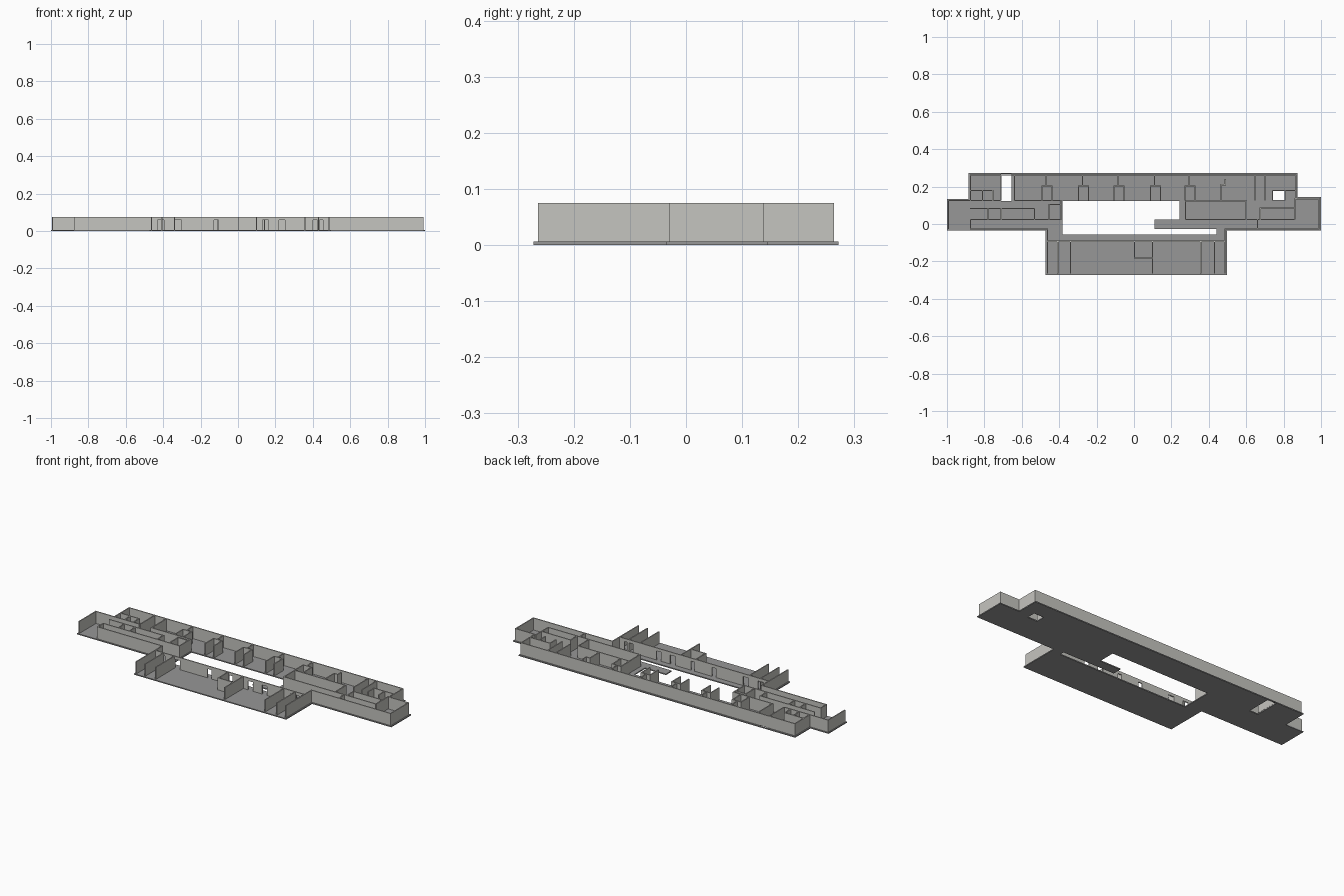
import bpy, bmesh

if "Cube" in bpy.data.objects:
    bpy.data.objects.remove(bpy.data.objects["Cube"])

def material(name, col):
    m = bpy.data.materials.new(name)
    m.diffuse_color = (*col, 1)
    m.use_nodes = True
    m.node_tree.nodes["Principled BSDF"].inputs["Base Color"].default_value = m.diffuse_color
    return m

FLOOR = material("floor grey", (0.31, 0.31, 0.31))
WALL = material("warm wall grey", (0.56, 0.555, 0.525))
Z0, Z1, T = 0.006, 0.075, 0.006

def finish(name, bm, mat):
    bmesh.ops.recalc_face_normals(bm, faces=bm.faces)
    me = bpy.data.meshes.new(name)
    bm.to_mesh(me)
    bm.free()
    me.materials.append(mat)
    ob = bpy.data.objects.new(name, me)
    bpy.context.collection.objects.link(ob)
    return ob

# floor slab: union of wings minus courtyard and shaft openings (x0, x1, y0, y1)
solid = [(-0.885, 0.875, -0.035, 0.272), (-1, -0.88, -0.035, 0.133),
         (0.87, 1, -0.035, 0.145), (-0.473, 0.497, -0.272, -0.03)]
holes = [(-0.382, 0.243, 0.025, 0.123), (-0.382, 0.11, -0.027, 0.025),
         (-0.382, 0.44, -0.055, -0.027),
         (-0.71, -0.655, 0.123, 0.267), (0.743, 0.805, 0.127, 0.178)]
xs = sorted({v for r in solid + holes for v in r[:2]})
ys = sorted({v for r in solid + holes for v in r[2:]})

def inside(rects, x, y):
    return any(a < x < b and c < y < d for a, b, c, d in rects)

bm = bmesh.new()
for x0, x1 in zip(xs, xs[1:]):
    for y0, y1 in zip(ys, ys[1:]):
        cx, cy = (x0 + x1) / 2, (y0 + y1) / 2
        if inside(solid, cx, cy) and not inside(holes, cx, cy):
            bm.faces.new([bm.verts.new((x, y, 0)) for x, y in
                          ((x0, y0), (x1, y0), (x1, y1), (x0, y1))])
bmesh.ops.remove_doubles(bm, verts=bm.verts, dist=1e-5)
ext = bmesh.ops.extrude_face_region(bm, geom=bm.faces[:], use_keep_orig=True)
bmesh.ops.translate(bm, vec=(0, 0, Z0),
                    verts=[g for g in ext["geom"] if isinstance(g, bmesh.types.BMVert)])
finish("floor_slab", bm, FLOOR)

# walls
def box(bm, x0, x1, y0, y1, z0=Z0, z1=Z1):
    vs = bmesh.ops.create_cube(bm, size=1)["verts"]
    for v in vs:
        v.co = (x1 if v.co.x > 0 else x0, y1 if v.co.y > 0 else y0, z1 if v.co.z > 0 else z0)

def wall_x(bm, y, x0, x1, doors=(), head=0.058):
    """Wall running along x, with door openings (start, end)."""
    h = T / 2
    x = x0 - h
    for a, b in doors:
        box(bm, x, a, y - h, y + h)
        box(bm, a, b, y - h, y + h, head)
        x = b
    box(bm, x, x1 + h, y - h, y + h)

def wall_y(bm, x, y0, y1):
    box(bm, x - T / 2, x + T / 2, y0, y1)

# outer walls
bm = bmesh.new()
wall_x(bm, 0.261, -0.875, 0.867)
wall_y(bm, -0.875, 0.125, 0.261)
wall_y(bm, 0.867, 0.137, 0.261)
wall_x(bm, 0.125, -0.992, -0.875)
wall_y(bm, -0.992, -0.027, 0.125)
wall_x(bm, 0.135, 0.867, 0.99)
wall_y(bm, 0.99, -0.027, 0.135)
wall_x(bm, -0.027, 0.487, 0.99)
wall_x(bm, -0.027, -0.875, -0.463)
finish("outer_walls", bm, WALL)

# front block: corridor wall with doors and open-fronted rooms
bm = bmesh.new()
wall_x(bm, -0.092, -0.463, 0.487,
       [(-0.43, -0.395), (-0.337, -0.302), (-0.128, -0.103), (0.008, 0.032),
        (0.13, 0.163), (0.22, 0.25), (0.4, 0.425), (0.437, 0.455)])
for x in (-0.463, 0.487):
    wall_y(bm, x, -0.264, -0.027)
for x in (-0.408, -0.34, 0.098, 0.357, 0.43):
    wall_y(bm, x, -0.264, -0.092)
wall_y(bm, 0.003, -0.182, -0.092)
wall_x(bm, -0.182, 0.003, 0.098)
finish("front_block_walls", bm, WALL)

# back block: entrance alcoves with a party wall behind each
bm = bmesh.new()
for x in (-0.465, -0.27, -0.08, 0.115, 0.3):
    for s in (-0.027, 0.027):
        wall_y(bm, x + s, 0.125, 0.203)
    wall_x(bm, 0.203, x - 0.027, x + 0.027)
    wall_y(bm, x - 0.005, 0.203, 0.261)
wall_x(bm, 0.21, 0.465, 0.488)
wall_y(bm, 0.488, 0.205, 0.24)
wall_y(bm, 0.465, 0.125, 0.21)
for x in (-0.712, -0.638, 0.647, 0.7):
    wall_y(bm, x, 0.125, 0.261)
finish("back_block_walls", bm, WALL)

# service rooms around the two shafts
bm = bmesh.new()
wall_x(bm, 0.18, -0.875, -0.755)
for x in (-0.81, -0.755):
    wall_y(bm, x, 0.125, 0.18)
wall_x(bm, 0.18, 0.74, 0.867)
for x in (0.74, 0.808):
    wall_y(bm, x, 0.125, 0.18)
finish("service_room_walls", bm, WALL)

# left wing rooms
bm = bmesh.new()
wall_x(bm, 0.125, -0.875, -0.72)
wall_x(bm, 0.125, -0.638, -0.39)
wall_x(bm, 0.083, -0.875, -0.532)
wall_x(bm, 0.025, -0.875, -0.39)
for x in (-0.78, -0.71, -0.532):
    wall_y(bm, x, 0.025, 0.083)
wall_y(bm, -0.875, -0.027, 0.025)
wall_y(bm, -0.39, 0.025, 0.125)
wall_x(bm, 0.105, -0.455, -0.39)
wall_y(bm, -0.455, 0.025, 0.105)
finish("left_wing_walls", bm, WALL)

# right wing rooms
bm = bmesh.new()
wall_x(bm, 0.123, 0.275, 0.6)
wall_x(bm, 0.025, 0.275, 0.858)
wall_y(bm, 0.275, 0.025, 0.123)
wall_y(bm, 0.6, 0.025, 0.123)
wall_x(bm, 0.085, 0.675, 0.858)
wall_y(bm, 0.675, 0.025, 0.085)
wall_y(bm, 0.66, -0.027, 0.025)
wall_y(bm, 0.86, 0.025, 0.14)
finish("right_wing_walls", bm, WALL)
